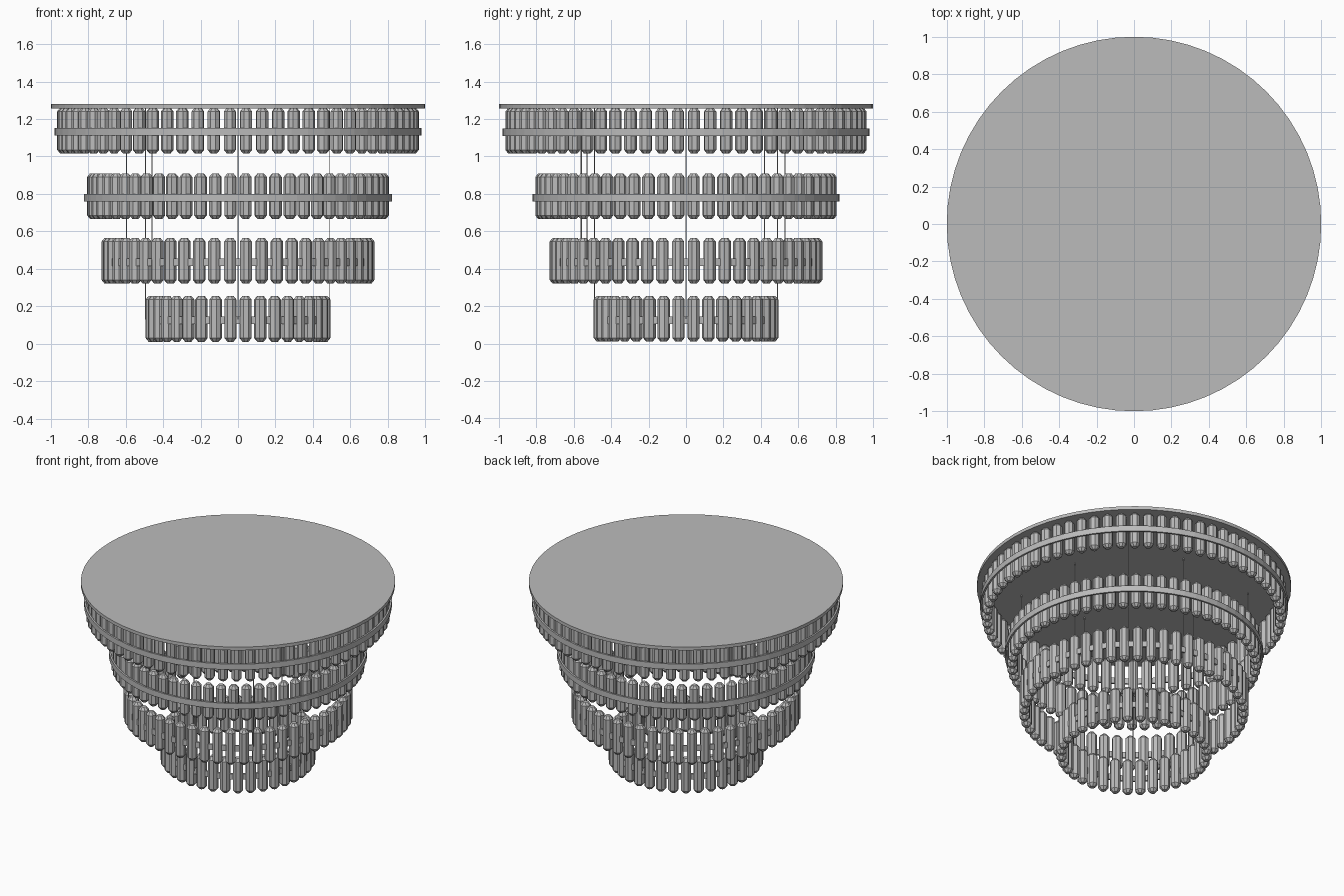
import bpy, bmesh, math
from mathutils import Matrix

cube = bpy.data.objects.get("Cube")
if cube:
    bpy.data.objects.remove(cube)

grey = bpy.data.materials.new("grey metal")
grey.use_nodes = True
colour = (0.5, 0.5, 0.5, 1)
grey.diffuse_color = colour
grey.node_tree.nodes["Principled BSDF"].inputs["Base Color"].default_value = colour


def finish(name, bm):
    bmesh.ops.recalc_face_normals(bm, faces=bm.faces)
    mesh = bpy.data.meshes.new(name)
    bm.to_mesh(mesh)
    bm.free()
    mesh.materials.append(grey)
    obj = bpy.data.objects.new(name, mesh)
    bpy.context.collection.objects.link(obj)
    return obj


def cylinder(bm, x, y, low, high, r_low, r_high, sides, caps=True):
    place = Matrix.Translation((x, y, (low + high) / 2))
    bmesh.ops.create_cone(bm, cap_ends=caps, segments=sides, radius1=r_low,
                          radius2=r_high, depth=high - low, matrix=place)


def lathe(bm, profile, sides, matrix):
    """Close a stack of (radius, height) rings with caps at both ends."""
    rings = []
    for r, z in profile:
        angles = [math.tau * (k + 0.5) / sides for k in range(sides)]
        rings.append([bm.verts.new(matrix @ Matrix.Translation(
            (r * math.cos(a), r * math.sin(a), z)).translation) for a in angles])
    for lower, upper in zip(rings, rings[1:]):
        for k in range(sides):
            n = (k + 1) % sides
            bm.faces.new((lower[k], lower[n], upper[n], upper[k]))
    bm.faces.new(rings[0][::-1])
    bm.faces.new(rings[-1])


def crystal_ring(name, count, radius, low, high):
    """Hanging faceted rods with tapered tips, spaced around a circle."""
    bm = bmesh.new()
    body, tip, taper = 0.034, 0.017, 0.02
    profile = [(tip, low), (body, low + taper), (body, high - taper), (tip, high)]
    for i in range(count):
        turn = Matrix.Rotation(math.tau * (i + 0.5) / count, 4, 'Z')
        lathe(bm, profile, 8, turn @ Matrix.Translation((radius, 0, 0)))
    finish(name, bm)


def band(name, outer, thick, low, high, sides=64):
    """Flat hoop with a rectangular section."""
    bm = bmesh.new()
    corners = [(outer - thick, low), (outer, low), (outer, high), (outer - thick, high)]
    rings = []
    for k in range(sides):
        a = math.tau * k / sides
        rings.append([bm.verts.new((r * math.cos(a), r * math.sin(a), z))
                      for r, z in corners])
    for k in range(sides):
        here, there = rings[k], rings[(k + 1) % sides]
        for j in range(4):
            n = (j + 1) % 4
            bm.faces.new((here[j], there[j], there[n], here[n]))
    finish(name, bm)


# Ceiling plate
bm = bmesh.new()
cylinder(bm, 0, 0, 1.257, 1.28, 1, 1, 64)
finish("ceiling_plate", bm)

# Tiers: name, rod count, rod circle radius, bottom, top, hoop outer radius
tiers = [
    ("top", 68, 0.935, 1.015, 1.26, 0.98),
    ("upper", 60, 0.775, 0.665, 0.91, 0.822),
    ("lower", 52, 0.698, 0.32, 0.565, 0.715),
    ("bottom", 36, 0.463, 0.01, 0.255, 0.478),
]
for name, count, radius, low, high, hoop in tiers:
    crystal_ring(name + "_crystals", count, radius, low, high)
    middle = (low + high) / 2 - 0.007
    band(name + "_hoop", hoop, 0.012, middle - 0.02, middle + 0.02)

# Suspension cables for the two lowest tiers
bm = bmesh.new()
for x, y in [(0.49, 0), (-0.495, 0), (0, 0.49), (0, -0.49)]:
    cylinder(bm, x, y, 0.13, 1.26, 0.003, 0.003, 6)
for x, y in [(-0.595, 0.42), (-0.46, -0.56), (0.49, -0.53), (0.49, 0.53)]:
    cylinder(bm, x, y, 0.45, 1.26, 0.003, 0.003, 6)
finish("suspension_cables", bm)
